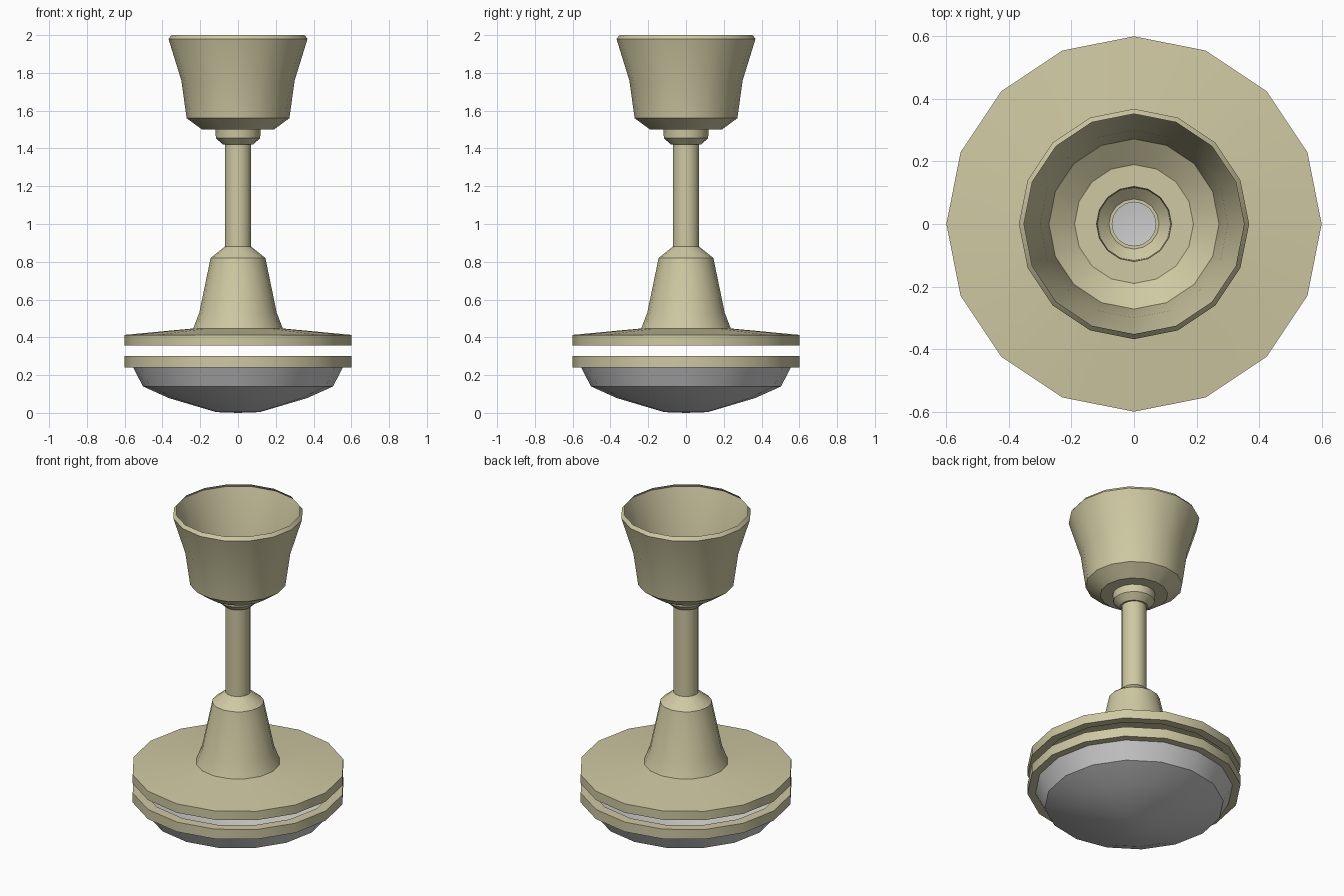
import bpy, bmesh, math

if "Cube" in bpy.data.objects:
    bpy.data.objects.remove(bpy.data.objects["Cube"])

SIDES = 16

tan = bpy.data.materials.new("tan_paint")
tan.diffuse_color = (0.62, 0.58, 0.36, 1)
tan.use_nodes = True
tan.node_tree.nodes["Principled BSDF"].inputs["Base Color"].default_value = tan.diffuse_color


def lathe(name, profile, material=None):
    """Revolve (radius, z) points, listed top to bottom, into an open shell."""
    bm = bmesh.new()
    rings = []
    for r, z in profile:
        if r == 0:
            rings.append([bm.verts.new((0, 0, z))] * SIDES)
        else:
            rings.append([bm.verts.new((r * math.cos(2 * math.pi * i / SIDES),
                                        r * math.sin(2 * math.pi * i / SIDES), z))
                          for i in range(SIDES)])
    for (r0, z0), (r1, z1), up, low in zip(profile, profile[1:], rings, rings[1:]):
        for i in range(SIDES):
            j = (i + 1) % SIDES
            quad = [up[i], low[i], low[j], up[j]]
            bm.faces.new(list(dict.fromkeys(quad)))
    mesh = bpy.data.meshes.new(name)
    bm.to_mesh(mesh)
    bm.free()
    obj = bpy.data.objects.new(name, mesh)
    bpy.context.collection.objects.link(obj)
    if material:
        mesh.materials.append(material)
    bpy.ops.object.select_all(action='DESELECT')
    obj.select_set(True)
    bpy.context.view_layer.objects.active = obj
    bpy.ops.object.shade_smooth_by_angle(angle=math.radians(30))
    return obj


# Open ceiling cup with its stepped underside
lathe("ceiling_cup", [(0.352, 2.0), (0.368, 1.98), (0.30, 1.76), (0.272, 1.56),
                      (0.19, 1.5), (0.12, 1.5)], tan)

# Collar under the cup
lathe("collar", [(0.12, 1.5), (0.117, 1.455), (0.08, 1.42), (0.07, 1.42)], tan)

# Hollow hanging rod
lathe("down_rod", [(0.07, 1.42), (0.07, 0.88)], tan)

# Flared cone running into the upper disc
lathe("upper_housing", [(0.07, 0.88), (0.145, 0.82), (0.205, 0.53), (0.237, 0.447),
                        (0.6, 0.413), (0.6, 0.358), (0.55, 0.358)], tan)

# Lower ring, separated from the disc by an open gap
lathe("lower_ring", [(0.54, 0.3), (0.6, 0.3), (0.6, 0.24), (0.555, 0.24)], tan)

# Grey bowl at the bottom
lathe("lamp_bowl", [(0.555, 0.24), (0.503, 0.14), (0.365, 0.078),
                    (0.115, 0.004), (0, 0)])
